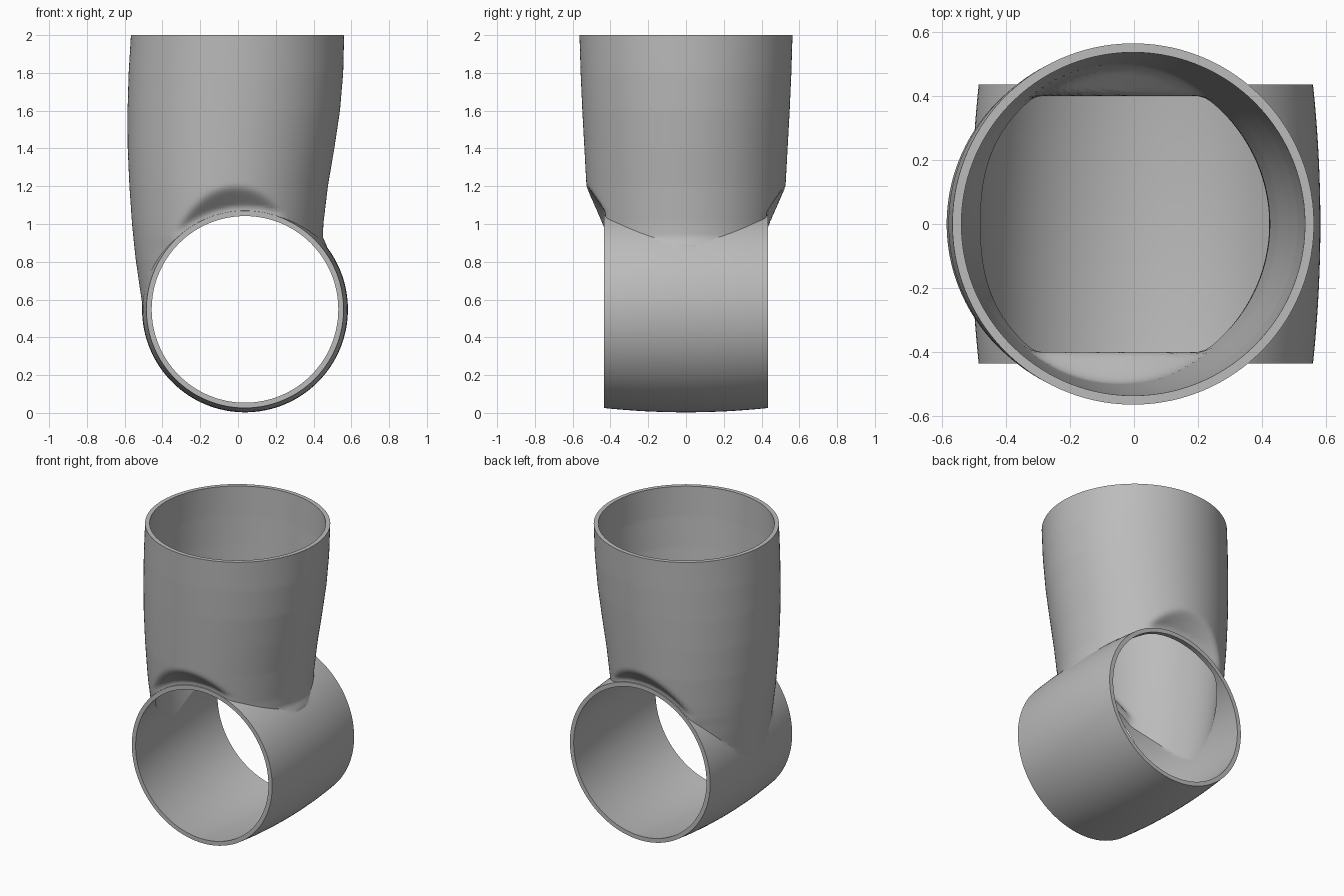
import bpy, bmesh, math

cube = bpy.data.objects.get("Cube")
if cube:
    bpy.data.objects.remove(cube, do_unlink=True)

grey = bpy.data.materials.new("plain grey")
grey.use_nodes = True
grey.diffuse_color = (0.5, 0.5, 0.5, 1)
grey.node_tree.nodes["Principled BSDF"].inputs["Base Color"].default_value = (0.5, 0.5, 0.5, 1)

SEG = 128
AXIS_X, AXIS_Z = 0.037, 0.548   # centre line of the cross pipe
HALF = 0.435                    # half length of the cross pipe
WALL = 0.028

# Upright pipe outline: height, left edge, right edge, half depth
OUTLINE = [(0.56, -0.505, 0.475, 0.49), (0.8, -0.54, 0.475, 0.5),
           (0.88, -0.549, 0.472, 0.505), (0.93, -0.554, 0.45, 0.508),
           (1.0, -0.561, 0.452, 0.512), (1.2, -0.575, 0.476, 0.527),
           (1.4, -0.584, 0.51, 0.538), (1.6, -0.585, 0.54, 0.549),
           (1.8, -0.579, 0.557, 0.558), (2.0, -0.567, 0.562, 0.564)]


def outline_at(z):
    for a, b in zip(OUTLINE, OUTLINE[1:]):
        if z <= b[0]:
            break
    t = (z - a[0]) / (b[0] - a[0])
    return [p + (q - p) * t for p, q in zip(a[1:], b[1:])]


def loft(name, rings):
    """Closed solid skinned through rings of points."""
    bm = bmesh.new()
    loops = [[bm.verts.new(p) for p in ring] for ring in rings]
    for a, b in zip(loops, loops[1:]):
        for i in range(SEG):
            j = (i + 1) % SEG
            bm.faces.new((a[i], a[j], b[j], b[i]))
    bm.faces.new(loops[0][::-1])
    bm.faces.new(loops[-1])
    bmesh.ops.recalc_face_normals(bm, faces=bm.faces)
    mesh = bpy.data.meshes.new(name)
    bm.to_mesh(mesh)
    bm.free()
    mesh.materials.append(grey)
    obj = bpy.data.objects.new(name, mesh)
    bpy.context.collection.objects.link(obj)
    return obj


def cross_pipe(name, inset, half):
    """Slightly barrelled cylinder along y."""
    rings = []
    for k in range(25):
        y = half * (k / 12 - 1)
        r = 0.545 - 0.023 * (y / HALF) ** 2 - inset
        rings.append([(AXIS_X + r * math.cos(2 * math.pi * i / SEG), y,
                       AXIS_Z + r * math.sin(2 * math.pi * i / SEG)) for i in range(SEG)])
    return loft(name, rings)


def upright_pipe(name, inset, top):
    """Leaning tube whose front and back are pinched in around the cross pipe."""
    rings = []
    for k in range(91):
        z = 0.56 + (top - 0.56) * k / 90
        left, right, depth = outline_at(min(z, 2.0))
        mid, rx, ry = (left + right) / 2, (right - left) / 2 - inset, depth - inset
        ring = []
        for i in range(SEG):
            a = 2 * math.pi * (i + 0.5) / SEG
            x, y = mid + rx * math.cos(a), ry * math.sin(a)
            d = math.hypot(x - AXIS_X, z - AXIS_Z)
            limit = 0.428 - inset + 0.95 * max(0, d - 0.545)
            gap = abs(y) - limit
            # soft minimum rounds the shoulder
            soft = max(0, 0.02 - abs(gap)) ** 2 / 0.08
            ring.append((x, math.copysign(min(abs(y), limit) - soft, y), z))
        rings.append(ring)
    return loft(name, rings)


def combine(target, tool, operation):
    mod = target.modifiers.new("join", 'BOOLEAN')
    mod.operation, mod.object, mod.solver = operation, tool, 'EXACT'
    bpy.context.view_layer.objects.active = target
    bpy.ops.object.modifier_apply(modifier=mod.name)
    bpy.data.objects.remove(tool, do_unlink=True)


# Outer shell, then the two bores
fitting = upright_pipe("pipe_fitting", 0, 2.0)
combine(fitting, cross_pipe("cross_pipe", 0, HALF), 'UNION')
combine(fitting, upright_pipe("upright_bore", WALL, 2.05), 'DIFFERENCE')
combine(fitting, cross_pipe("cross_bore", WALL, 0.5), 'DIFFERENCE')

bpy.ops.object.select_all(action='DESELECT')
fitting.select_set(True)
bpy.context.view_layer.objects.active = fitting
bpy.ops.object.shade_smooth_by_angle(angle=math.radians(40))
